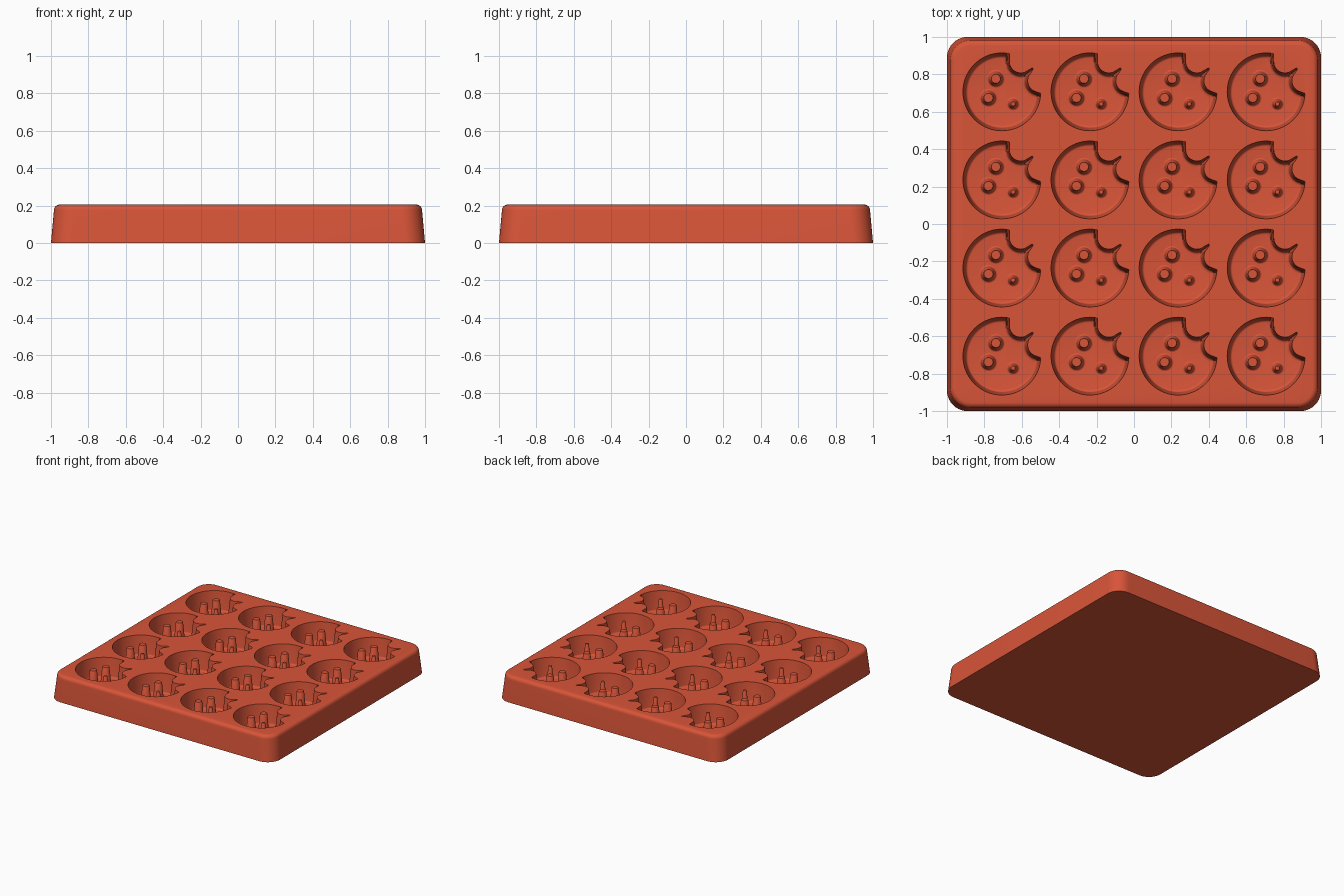
import bpy, bmesh
from math import sin, cos, pi, radians, sqrt
from mathutils import Vector

if "Cube" in bpy.data.objects:
    bpy.data.objects.remove(bpy.data.objects["Cube"])

HEIGHT, FLOOR, PITCH = 0.205, 0.05, 0.471
FIRST = -1.5 * PITCH

terracotta = bpy.data.materials.new("terracotta_silicone")
terracotta.use_nodes = True
terracotta.diffuse_color = (0.69, 0.09, 0.04, 1)
terracotta.node_tree.nodes["Principled BSDF"].inputs["Base Color"].default_value = (0.69, 0.09, 0.04, 1)


def loft(name, rings):
    """Closed solid through a stack of rings with equal point counts."""
    bm = bmesh.new()
    loops = [[bm.verts.new(p) for p in ring] for ring in rings]
    n = len(loops[0])
    for low, high in zip(loops, loops[1:]):
        for i in range(n):
            j = (i + 1) % n
            bm.faces.new((low[i], low[j], high[j], high[i]))
    bm.faces.new(loops[0][::-1])
    bm.faces.new(loops[-1])
    bmesh.ops.recalc_face_normals(bm, faces=bm.faces)
    mesh = bpy.data.meshes.new(name)
    bm.to_mesh(mesh)
    bm.free()
    mesh.materials.append(terracotta)
    obj = bpy.data.objects.new(name, mesh)
    bpy.context.collection.objects.link(obj)
    return obj


def smooth(obj):
    bpy.ops.object.select_all(action="DESELECT")
    obj.select_set(True)
    bpy.context.view_layer.objects.active = obj
    bpy.ops.object.shade_smooth_by_angle(angle=radians(35))


def repeat_grid(obj):
    """Four by four copies of a part."""
    for axis in range(2):
        arr = obj.modifiers.new("grid", "ARRAY")
        arr.count = 4
        arr.use_relative_offset = False
        arr.use_constant_offset = True
        offset = [0, 0, 0]
        offset[axis] = PITCH
        arr.constant_offset_displace = offset


def rounded_square(half, radius, z, steps=10):
    ring = []
    for q in range(4):
        mid = q * pi / 2 + pi / 4
        c = (half - radius) * sqrt(2)
        for s in range(steps + 1):
            a = q * pi / 2 + s / steps * pi / 2
            ring.append((c * cos(mid) + radius * cos(a), c * sin(mid) + radius * sin(a), z))
    return ring


# Bite scallops: centre and radius, relative to the pocket centre
BITES = [(Vector((0.102, 0.163)), 0.062), (Vector((0.2, 0.06)), 0.062)]


def bitten_disc(inset, z, count=160):
    """Round outline with scallops removed, shrunk by the inset."""
    ring = []
    for i in range(count):
        a = 2 * pi * i / count
        ray = Vector((cos(a), sin(a)))
        r = 0.208 - inset
        for centre, radius in BITES:
            along = centre.dot(ray)
            gap = (radius + inset) ** 2 - (centre.length_squared - along ** 2)
            if along > 0 and gap > 0:
                r = min(r, along - sqrt(gap))
        ring.append((FIRST + r * ray.x, FIRST + r * ray.y, z))
    return ring


def circle(x, y, r, z, count=28):
    return [(FIRST + x + r * cos(2 * pi * i / count),
             FIRST + y + r * sin(2 * pi * i / count), z) for i in range(count)]


# Tray block with drafted sides and a rounded top edge
ROUND = 0.03
rings = [rounded_square(1, 0.11, 0)]
for k in range(7):
    t = k / 6 * pi / 2
    inset = ROUND * (1 - cos(t))
    rings.append(rounded_square(0.984 - inset, 0.11 - inset, HEIGHT - ROUND + ROUND * sin(t)))
tray = loft("tray", rings)

# Pocket cutter with drafted wall and filleted floor
FILLET = 0.014
rings = []
for k in range(5):
    t = k / 4 * pi / 2
    rings.append(bitten_disc(0.015 + FILLET * (1 - sin(t)), FLOOR + FILLET * (1 - cos(t))))
rings += [bitten_disc(0, HEIGHT), bitten_disc(0, HEIGHT + 0.02)]
cutter = loft("pocket_cutter", rings)
cutter.hide_render = True
repeat_grid(cutter)

cut = tray.modifiers.new("pockets", "BOOLEAN")
cut.operation = "DIFFERENCE"
cut.solver = "EXACT"
cut.object = cutter
bpy.context.view_layer.objects.active = tray
bpy.ops.object.modifier_apply(modifier="pockets")
bpy.data.objects.remove(cutter)
smooth(tray)

# Tapered pegs standing in every pocket: x, y, top radius
PEGS = [("upper_peg", -0.032, 0.07, 0.026), ("left_peg", -0.072, -0.032, 0.026),
        ("small_peg", 0.06, -0.064, 0.013)]
for name, x, y, top in PEGS:
    foot = top + 0.013
    rings = [circle(x, y, foot + 0.009, FLOOR - 0.01)]
    for k in range(4):
        t = k / 3 * pi / 2
        rings.append(circle(x, y, foot + 0.009 * (1 - sin(t)), FLOOR + 0.009 * (1 - cos(t))))
    rings += [circle(x, y, top + 0.001, HEIGHT - 0.016), circle(x, y, top - 0.002, HEIGHT - 0.012)]
    peg = loft(name, rings)
    smooth(peg)
    repeat_grid(peg)
